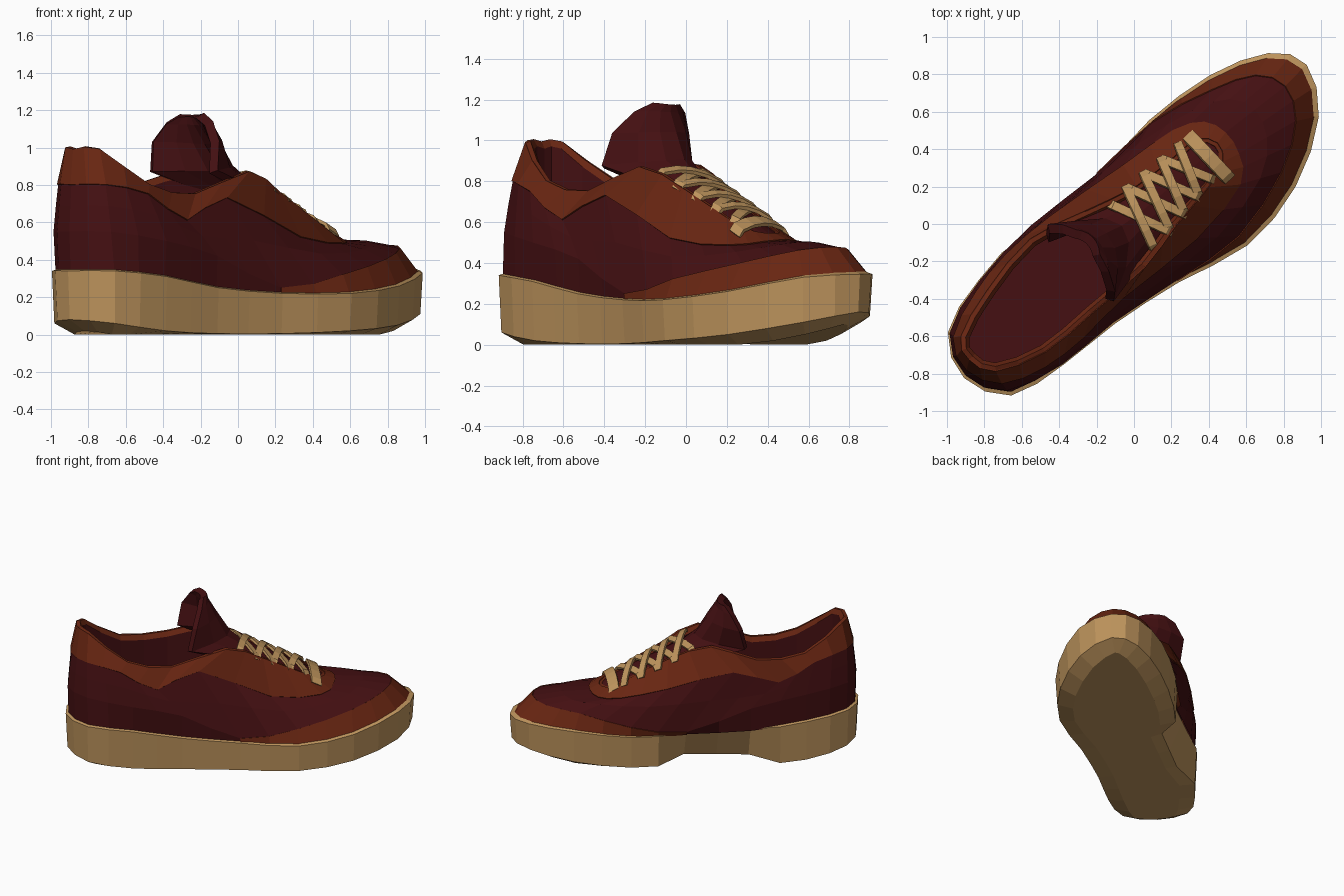
import bpy, math
from mathutils import Vector

if "Cube" in bpy.data.objects:
    bpy.data.objects.remove(bpy.data.objects["Cube"])

C = math.sqrt(0.5)


def material(name, rgb):
    m = bpy.data.materials.new(name)
    m.diffuse_color = (*rgb, 1)
    m.use_nodes = True
    m.node_tree.nodes["Principled BSDF"].inputs["Base Color"].default_value = m.diffuse_color
    return m


MAROON = material("maroon", (0.058, 0.005, 0.006))
RUST = material("rust", (0.140, 0.019, 0.006))
TAN = material("tan", (0.52, 0.30, 0.11))


def world(p):
    # shoe frame (u toward the toe, v to the left) turned 45 degrees
    return Vector(((p[0] - p[1]) * C, (p[0] + p[1]) * C, p[2]))


def build(name, verts, faces, mat, thick=0, offset=1):
    me = bpy.data.meshes.new(name)
    me.from_pydata([world(v) for v in verts], [], faces)
    me.materials.append(mat)
    ob = bpy.data.objects.new(name, me)
    bpy.context.collection.objects.link(ob)
    if thick:
        s = ob.modifiers.new("thickness", 'SOLIDIFY')
        s.thickness, s.offset = thick, offset
    return ob


def smooth_ring(flat, sub=2):
    # closed spline through (u, v, z) control points
    p = [Vector(flat[i:i + 3]) for i in range(0, len(flat), 3)]
    n, out = len(p), []
    for i in range(n):
        a, b, c, d = p[i - 1], p[i], p[(i + 1) % n], p[(i + 2) % n]
        for k in range(sub):
            t = k / sub
            out.append(0.5 * (2 * b + (c - a) * t + (2 * a - 5 * b + 4 * c - d) * t * t
                              + (3 * b - a - 3 * c + d) * t ** 3))
    return out


def grow(ring, amount, dz=0.0):
    # move a ring outward (or inward) in plan
    out, n = [], len(ring)
    for i, p in enumerate(ring):
        t = ring[(i + 1) % n] - ring[i - 1]
        nrm = Vector((t.y, -t.x, 0)).normalized()
        out.append(p + nrm * amount + Vector((0, 0, dz)))
    return out


def bands(name, rings, mat, span=None, thick=0, cap_first=False, cap_last=False):
    # skin a stack of rings, optionally only a span of the ring
    n = len(rings[0])
    verts = [p for r in rings for p in r]
    faces = []
    for r in range(len(rings) - 1):
        for i in (span or range(n)):
            j, a, b = (i + 1) % n, r * n, (r + 1) * n
            faces.append((a + i, a + j, b + j, b + i))
    if cap_first:
        faces.append(tuple(reversed(range(n))))
    if cap_last:
        faces.append(tuple(range((len(rings) - 1) * n, len(rings) * n)))
    return build(name, verts, faces, mat, thick)


# Control rings, from the heel along the right side to the toe and back
SOLE = [-1.22, .06, .34, -1.11, -.18, .34, -.80, -.26, .31, -.45, -.30, .25,
        -.05, -.385, .22, .35, -.505, .22, .75, -.465, .26, 1.10, -.29, .33,
        1.25, -.05, .345, 1.15, .135, .345, .85, .27, .32, .45, .33, .27,
        .05, .32, .26, -.40, .385, .28, -.80, .37, .31, -1.11, .29, .34]
GUARD = [-1.21, .065, .55, -1.11, -.15, .55, -.80, -.26, .50, -.45, -.295, .42,
         -.05, -.375, .25, .35, -.44, .32, .75, -.36, .40, 1.00, -.22, .46,
         1.09, -.05, .475, 1.02, .10, .46, .80, .21, .43, .45, .315, .34,
         .05, .33, .28, -.40, .385, .45, -.80, .37, .52, -1.11, .285, .55]
BAND = [-1.18, .08, .80, -1.10, -.10, .80, -.88, -.20, .75, -.62, -.235, .61,
        -.32, -.235, .73, .18, -.29, .52, .55, -.25, .485, .66, -.13, .50,
        .69, .0, .51, .65, .12, .50, .50, .205, .52, .18, .26, .59,
        -.28, .34, .72, -.60, .365, .63, -.86, .335, .75, -1.11, .25, .80]
RIM = [-1.13, .11, .99, -1.075, -.03, .99, -.82, -.145, .80, -.50, -.175, .75,
       -.12, -.20, .87, .15, -.16, .76, .42, -.14, .62, .57, -.10, .55,
       .62, -.01, .54, .56, .08, .55, .40, .10, .63, .15, .13, .76,
       -.14, .23, .88, -.45, .33, .80, -.80, .30, .81, -1.075, .225, .99]
SOLE_BOTTOM = [.08, .06, .02, .005, .005, .02, .05, .11, .16, .14, .08, .03,
               .02, .01, .01, .06]

sole, guard, band, rim = map(smooth_ring, (SOLE, GUARD, BAND, RIM))
N = len(sole)

# Sole with an undercut arch on the inner side
low = list(SOLE)
low[2::3] = SOLE_BOTTOM
edge = [Vector((p.x, p.y, max(0, p.z))) for p in grow(smooth_ring(low), -0.008)]
tread = [Vector((p.x, p.y, max(0, p.z - 0.06))) for p in grow(edge, -0.11)]
sole_top = grow(sole, 0.005)
lip = grow(sole, -0.03, 0.012)
for ring, push, lift in ((tread, .08, .03), (edge, .11, .03), (sole_top, .03, 0)):
    for p in ring:
        if p.y > 0 and -0.45 < p.x < 0.14:
            p.y -= push
            p.z += lift
bands("sole", [tread, edge, sole_top, lip], TAN, cap_first=True, cap_last=True)

# Upper panels
foot = grow(sole, -0.015, -0.01)
toe_span = range(8, 24)
bands("side_panel", [foot, guard], MAROON, [i for i in range(N) if i not in toe_span])
bands("toe_guard", [foot, guard], RUST, toe_span, thick=0.006)
middle = [(a + b) / 2 + Vector((0, 0, 0.012)) for a, b in zip(guard, band)]
bands("vamp_and_quarter", [guard, middle, band], MAROON)
bands("collar_and_eyestay", [band, rim], RUST, thick=0.007)

# Padded collar roll, lining and insole
roll = grow(rim, -0.04, -0.03)
bands("collar_roll", [grow(rim, 0.005), grow(rim, -0.02, 0.005), roll], RUST)
floor = [Vector((p.x, p.y, 0.40)) for p in grow(rim, -0.04)]
bands("lining", [roll, floor], MAROON, cap_last=True)

# Tongue: rows of u, z, centre v, half width, edge curl back, edge drop
rows = [(.62, .50, -.02, .09, 0, .02), (.30, .67, 0, .13, 0, .04),
        (.05, .79, .02, .17, .08, .03), (-.07, .89, .04, .235, .31, .02),
        (-.16, 1.03, .07, .235, .18, 0), (-.22, 1.13, .09, .16, .07, 0),
        (-.23, 1.17, .105, .08, .03, 0)]
COLS = 7
verts, faces = [], []
for u, z, vc, hw, curl, drop in rows:
    for k in range(COLS):
        s = 2 * k / (COLS - 1) - 1
        verts.append((u - curl * s * s, vc + hw * s, z - drop * s * s))
for r in range(len(rows) - 1):
    for k in range(COLS - 1):
        a = r * COLS + k
        faces.append((a, a + 1, a + COLS + 1, a + COLS))
build("tongue", verts, faces, MAROON, thick=0.05, offset=0)


def lace(name, a, b, width, arch):
    # flat ribbon arched over the throat, ends tucked into the eyestay
    a, b = Vector(a), Vector(b)
    side = Vector((b.y - a.y, a.x - b.x, 0)).normalized()
    side.z = -0.5 * side.x
    verts, faces = [], []
    for t, h in ((0, -.03), (.08, .1), (.3, .8), (.5, 1), (.7, .8), (.92, .1), (1, -.03)):
        p = a.lerp(b, t)
        p.z += arch * h if h > 0 else h
        verts += [p - side * width / 2, p + side * width / 2]
    for i in range(6):
        k = 2 * i
        faces.append((k, k + 1, k + 3, k + 2))
    build(name, verts, faces, TAN, thick=0.018, offset=0)


# Criss-cross laces and the straight bottom bar
def lace_z(u):
    return 0.84 - 0.48 * u


steps = [-.02, .11, .23, .35, .47]
for i, (u0, u1) in enumerate(zip(steps, steps[1:])):
    w = 0.175 - 0.012 * i
    for side, arch in ((1, .015), (-1, .035)):
        lace(f"lace_{i}_{'left' if side > 0 else 'right'}",
             (u0, side * w, lace_z(u0)), (u1, -side * w, lace_z(u1)), 0.045, arch)
lace("lace_bar", (.54, .13, .58), (.53, -.19, .57), 0.07, 0.03)
